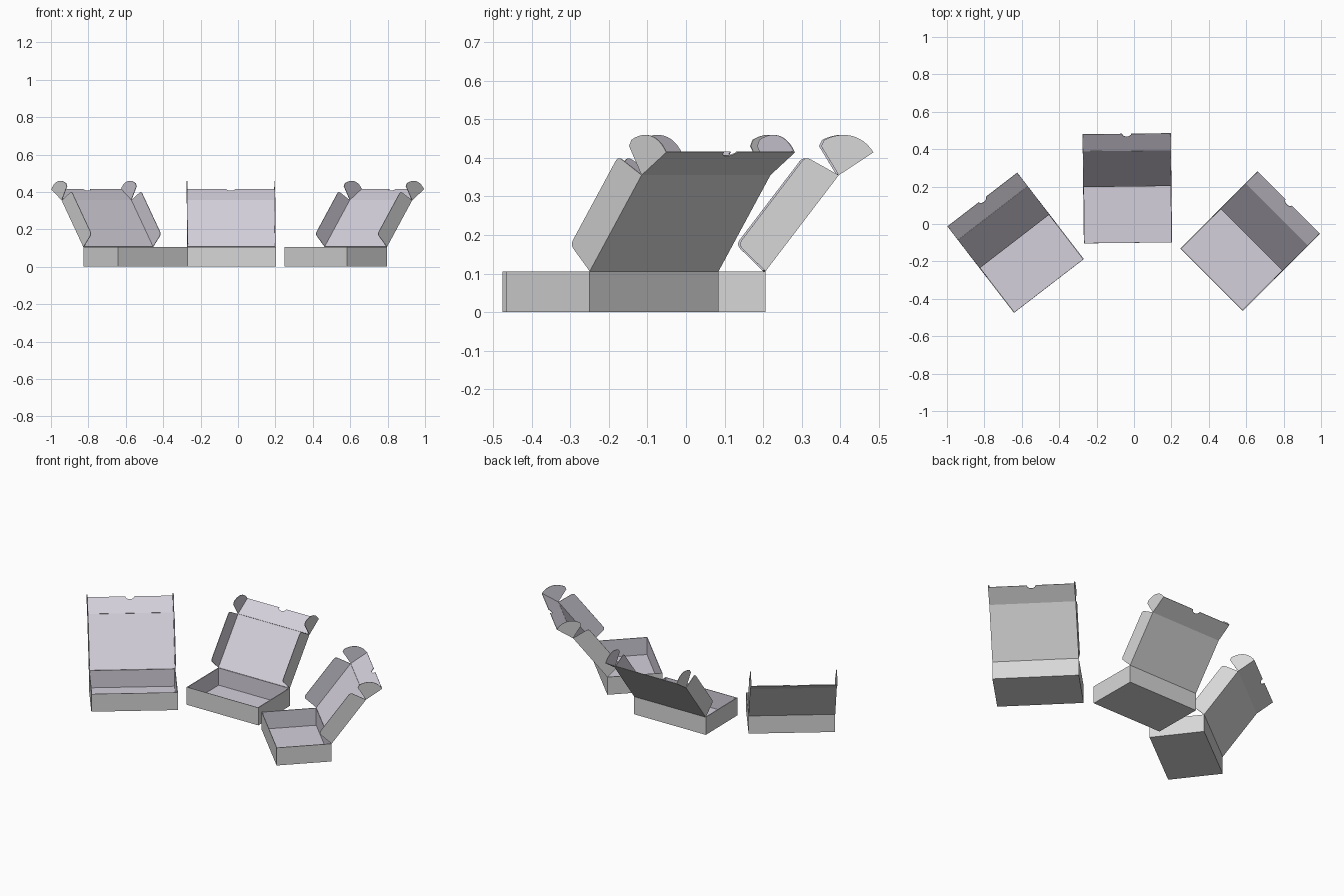
import bpy, bmesh, math
from mathutils import Vector, Matrix

if "Cube" in bpy.data.objects:
    bpy.data.objects.remove(bpy.data.objects["Cube"])


def material(name, rgb):
    m = bpy.data.materials.new(name)
    m.diffuse_color = (*rgb, 1)
    m.use_nodes = True
    m.node_tree.nodes["Principled BSDF"].inputs["Base Color"].default_value = m.diffuse_color
    return m


OUTER = material("outer card grey", (0.68, 0.68, 0.68))
INNER = material("inner card lilac", (0.66, 0.63, 0.71))

HW, HD, H = 0.236, 0.152, 0.106       # half width, half depth, height
T = 0.003                             # card thickness
HINGE = Vector((0, HD, H))            # lid hinge, then fold line, then lid tip
FOLD = Vector((0, HD + 0.190, 0.355))
TIP = Vector((0, HD + 0.280, 0.414))


def panels(name, sheets, place):
    """Card sheets: each is (outer outline, inward thickness vector)."""
    bm = bmesh.new()
    for pts, inward in sheets:
        inward = Vector(inward)
        a = [bm.verts.new(p) for p in pts]
        b = [bm.verts.new(Vector(p) + inward) for p in pts]
        faces = [bm.faces.new(a), bm.faces.new(b)]
        faces[1].material_index = 1
        n = len(a)
        for i in range(n):
            faces.append(bm.faces.new((a[i], a[(i + 1) % n], b[(i + 1) % n], b[i])))
        bmesh.ops.recalc_face_normals(bm, faces=faces)
    me = bpy.data.meshes.new(name)
    bm.to_mesh(me)
    bm.free()
    me.materials.append(OUTER)
    me.materials.append(INNER)
    ob = bpy.data.objects.new(name, me)
    ob.matrix_world = place
    bpy.context.collection.objects.link(ob)


def frame(a, b):
    """Unit direction along a fold strip and the direction towards its inside."""
    u = (b - a).normalized()
    return u, Vector((0, -u.z, u.y)), (b - a).length


def rounded(prev, corner, nxt, r, n=5):
    """Quadratic rounding of one 2D corner."""
    c = Vector(corner)
    p = c + (Vector(prev) - c).normalized() * r
    q = c + (Vector(nxt) - c).normalized() * r
    return [p * (1 - t) ** 2 + c * 2 * t * (1 - t) + q * t * t
            for t in (i / n for i in range(n + 1))]


def build_box(label, x, y, angle):
    place = Matrix.Translation((x, y, 0)) @ Matrix.Rotation(math.radians(angle), 4, 'Z')

    # Open tray: floor and four walls
    sheets = [([(-HW, -HD, 0), (HW, -HD, 0), (HW, HD, 0), (-HW, HD, 0)], (0, 0, T))]
    for s in (-1, 1):
        sheets.append(([(s * HW, -HD, 0), (s * HW, HD, 0), (s * HW, HD, H), (s * HW, -HD, H)],
                       (-s * 0.005, 0, 0)))
        sheets.append(([(-HW, s * HD, 0), (HW, s * HD, 0), (HW, s * HD, H), (-HW, s * HD, H)],
                       (0, -s * T, 0)))
    panels(label + "_tray", sheets, place)

    # Lid panel
    X = Vector((HW, 0, 0))
    u, inn, length = frame(HINGE, FOLD)
    panels(label + "_lid", [([HINGE - X, HINGE + X, FOLD + X, FOLD - X], inn * T)], place)

    # Folded front flap of the lid with a thumb notch
    fu, finn, flen = frame(FOLD, TIP)
    notch = []
    for i in range(9):
        t = math.pi * i / 8
        notch.append(TIP + Vector((0.024 * math.cos(t), 0, 0)) - fu * 0.018 * math.sin(t))
    panels(label + "_lid_front_flap",
           [([FOLD - X, FOLD + X, TIP + X] + notch + [TIP - X], finn * T)], place)

    # Side flaps and rounded ears, mirrored left and right
    quad = [(0, 0), (0.012, 0.098), (length - 0.014, 0.098), (length, 0)]
    side = ([Vector(quad[0])] + rounded(quad[0], quad[1], quad[2], 0.016)
            + rounded(quad[1], quad[2], quad[3], 0.016) + [Vector(quad[3])])
    ear = [Vector((0, 0)), Vector((flen, 0))]
    for i in range(1, 13):
        t = math.radians(82) * i / 12
        ear.append(Vector((flen * math.cos(t) ** 0.9, 0.098 * math.sin(t) ** 0.9)))
    ear.append(Vector((0.003, 0.088)))
    for s, word in ((-1, "left"), (1, "right")):
        thick = (-s * T, 0, 0)
        panels(f"{label}_lid_{word}_side_flap",
               [([HINGE + s * X + u * p.x + inn * p.y for p in side], thick)], place)
        panels(f"{label}_lid_{word}_ear",
               [([FOLD + s * X + fu * p.x + finn * p.y for p in ear], thick)], place)


build_box("left_box", -0.5475, -0.211, 37.6)
build_box("centre_box", -0.034, 0.051, 0.7)
build_box("right_box", 0.5225, -0.190, -45)
